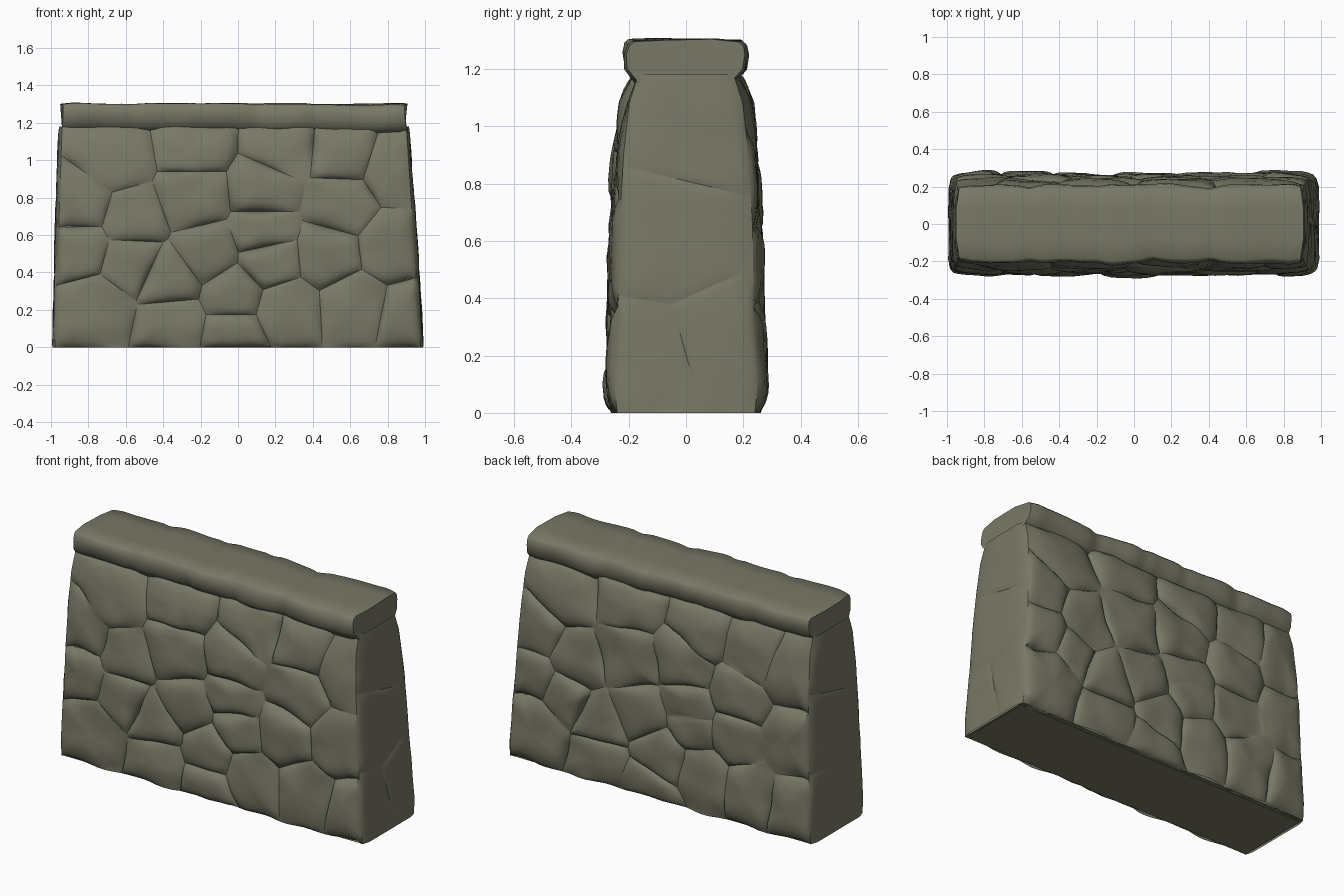
import bpy, bmesh, random
from mathutils import Vector, noise

random.seed(4)
if "Cube" in bpy.data.objects:
    bpy.data.objects.remove(bpy.data.objects["Cube"])

STONE = (0.19, 0.19, 0.135, 1)
mat = bpy.data.materials.new("grey_green_stone")
mat.use_nodes = True
mat.diffuse_color = STONE
bsdf = mat.node_tree.nodes["Principled BSDF"]
bsdf.inputs["Base Color"].default_value = STONE
bsdf.inputs["Roughness"].default_value = 0.9

WALL_TOP, HEIGHT, END_ROUND = 1.18, 1.3, 0.018
END_TAPER, END_JOINT = 0.018, 0.014

# Half thickness of the wall by height
THICKNESS = [(0, 0.272), (0.1, 0.282), (0.4, 0.268), (0.65, 0.264), (0.9, 0.25), (1.08, 0.23), (WALL_TOP, 0.198)]


def half_depth(z):
    for (a, da), (b, db) in zip(THICKNESS, THICKNESS[1:]):
        if z <= b:
            return da + (db - da) * (max(z, a) - a) / (b - a)
    return THICKNESS[-1][1]


def end_x(side, z):
    """Leaning end planes of the wall."""
    t = z / HEIGHT
    return 0.995 - 0.085 * t if side > 0 else -0.997 + 0.042 * t


def end_line(side, z):
    """Where the front and back stones stop and the end stones begin."""
    return end_x(side, z) - side * END_ROUND


def end_distance(x, z):
    return min(end_line(1, z) - x, x - end_line(-1, z))


def lump(p, scale, amount):
    return noise.noise(Vector(p) * scale) * amount


def finish(bm, name, angle):
    mesh = bpy.data.meshes.new(name)
    bm.to_mesh(mesh)
    bm.free()
    mesh.materials.append(mat)
    obj = bpy.data.objects.new(name, mesh)
    bpy.context.collection.objects.link(obj)
    bpy.ops.object.select_all(action="DESELECT")
    obj.select_set(True)
    bpy.context.view_layer.objects.active = obj
    bpy.ops.object.shade_smooth_by_angle(angle=angle)


def cell_outline(seed, seeds, outline):
    """Clip the wall outline to the area nearest one stone centre."""
    bm = bmesh.new()
    bm.faces.new([bm.verts.new((u, v, 0)) for u, v in outline])
    for other in seeds:
        if other != seed:
            a, b = Vector((*seed, 0)), Vector((*other, 0))
            bmesh.ops.bisect_plane(bm, geom=bm.verts[:] + bm.edges[:] + bm.faces[:],
                                   plane_co=(a + b) / 2, plane_no=b - a, clear_outer=True)
    bm.faces.ensure_lookup_table()
    corners = [v.co.copy() for v in bm.faces[0].verts]
    bm.free()
    points = []
    for a, b in zip(corners, corners[1:] + corners[:1]):
        n = max(1, round((b - a).length / 0.05))
        points += [a.lerp(b, i / n) for i in range(n)]
    return points


def stones(name, seeds, outline, place, out, joint, bulge):
    """Domed stones, each made of shrinking rings that rise from joints of varying depth."""
    bm = bmesh.new()
    for seed in seeds:
        outer = cell_outline(seed, seeds, outline)
        centre = sum(outer, Vector()) / len(outer)
        soft = [(outer[i - 1] + p * 2 + outer[(i + 1) % len(outer)]) / 4 for i, p in enumerate(outer)]
        depths = [joint(p.x, p.y) for p in outer]
        lift = random.uniform(-bulge, bulge)
        tilt = Vector((random.uniform(-1, 1), random.uniform(-1, 1), 0)) * bulge * 4
        rings = []
        for scale, drop in ((1, 1), (0.94, 0.62), (0.82, 0.3), (0.62, 0.1), (0.32, 0)):
            ring = []
            for p, depth in zip(outer if scale == 1 else soft, depths):
                q = centre.lerp(p, scale)
                h = -depth * drop
                if scale < 1:
                    h += (lift + tilt.dot(q - centre)) * (1 - drop)
                    h += lump((q.x, q.y, out.y * 3), 7, bulge)
                ring.append(bm.verts.new(place(q.x, q.y, h)))
            rings.append(ring)
        for low, high in zip(rings, rings[1:]):
            for i in range(len(low)):
                bm.faces.new((low[i - 1], low[i], high[i], high[i - 1]))
        tip = bm.verts.new(sum((v.co for v in rings[-1]), Vector()) / len(rings[-1]))
        for i in range(len(outer)):
            bm.faces.new((rings[-1][i - 1], rings[-1][i], tip))
    bm.normal_update()
    for f in bm.faces:
        if f.normal.dot(out) < 0:
            f.normal_flip()
    finish(bm, name, 1.2)


# Front and back stonework
SEEDS = [(-.76, .22), (-.34, .13), (-.03, .07), (.26, .2), (.62, .22), (.92, .16), (-.36, .36), (-.03, .28),
         (-.84, .53), (-.58, .46), (-.17, .5), (.17, .47), (.48, .5), (.82, .54), (-.57, .68), (.14, .61),
         (-.84, .76), (-.24, .8), (.14, .84), (.55, .76), (-.66, 1.01), (-.24, 1.08), (.24, 1.07),
         (.56, 1.04), (.84, .95)]
FACE = [(end_line(s, z), z) for s, z in ((-1, 0), (1, 0), (1, WALL_TOP), (-1, WALL_TOP))]


def face_joint(x, z):
    if end_distance(x, z) < 0.001:
        return END_JOINT
    return max(0.01, 0.028 + lump((x, z, 1), 5, 0.04))


def face_depth(x, z):
    """Wall half thickness, easing thinner towards the ends."""
    return half_depth(z) - END_TAPER * max(0, 1 - end_distance(x, z) / 0.2)


for name, side in (("front_stones", -1), ("back_stones", 1)):
    seeds = SEEDS if side < 0 else [
        (-x + random.uniform(-.05, .05), z + random.uniform(-.03, .03)) for x, z in SEEDS]
    stones(name, seeds, FACE, lambda x, z, h, s=side: (x, s * (face_depth(x, z) + h), z),
           Vector((0, side, 0)), face_joint, 0.01)


# Large flat stones closing the two ends, rounded into the faces
def edge_depth(z):
    return half_depth(z) - END_TAPER - END_JOINT


END_SEEDS = [(-.12, .15), (.13, .22), (-.05, .62), (.04, 1.0)]
END = [(edge_depth(z), z) for z, d in THICKNESS]
END += [(-y, z) for y, z in reversed(END)]


def end_joint(y, z):
    return END_ROUND if abs(y) > edge_depth(z) - 0.001 else 0.005


for name, side in (("left_end_stones", 1), ("right_end_stones", -1)):
    stones(name, [(y * side, z) for y, z in END_SEEDS], END,
           lambda y, z, h, s=side: (end_x(s, z) + s * h, y, z), Vector((side, 0, 0)), end_joint, 0.004)

# Solid core behind the stones
bm = bmesh.new()
rows = []
for i in range(13):
    z = WALL_TOP * i / 12
    d = edge_depth(z) - 0.025
    l, r = end_line(-1, z) + 0.01, end_line(1, z) - 0.01
    rows.append([bm.verts.new(p) for p in ((l, -d, z), (r, -d, z), (r, d, z), (l, d, z))])
for a, b in zip(rows, rows[1:]):
    for i in range(4):
        bm.faces.new((a[i - 1], a[i], b[i], b[i - 1]))
bm.faces.new(rows[0])
bm.faces.new(rows[-1])
bmesh.ops.recalc_face_normals(bm, faces=bm.faces)
finish(bm, "wall_core", 0.5)

# Base slab sealing the underside between the lowest stones
bm = bmesh.new()
l, r, d = FACE[0][0], FACE[1][0], edge_depth(0)
bm.faces.new([bm.verts.new((x, y, 0.002)) for x, y in ((l, -d), (l, d), (r, d), (r, -d))])
finish(bm, "underside", 0.5)

# Coping slabs: one cross-section swept along the top, with pinched joints and rounded ends
SECTION = [(0.165, 1.15), (0.185, 1.175), (0.205, 1.2), (0.21, 1.25), (0.203, 1.285), (0.188, 1.298), (0.09, 1.302)]
section = SECTION + [(-y, z) for y, z in reversed(SECTION)]
JOINTS = (end_x(-1, HEIGHT), -0.57, -0.2, 0.1, 0.42, end_x(1, HEIGHT))
bm = bmesh.new()
loops = []
COUNT = 56
for k in range(COUNT + 1):
    t = k / COUNT
    mid = JOINTS[0] * (1 - t) + JOINTS[-1] * t
    pinch = 0.012 * max(0, 1 - min(abs(mid - j) for j in JOINTS) / 0.06)
    loop = []
    for y, z in section:
        inset = 0.02 * (y / 0.2) ** 2
        x = (end_x(-1, z) + inset) * (1 - t) + (end_x(1, z) - inset) * t
        side = 1 if y > 0 else -1
        dy = lump((x, side, z), 4, 0.022) - pinch
        dz = lump((x, y, 5), 3.5, 0.015) - (pinch * 0.4 if z > 1.25 else 0)
        loop.append(bm.verts.new((x, y + side * dy, z + dz)))
    loops.append(loop)
for a, b in zip(loops, loops[1:]):
    for i in range(len(a)):
        bm.faces.new((a[i - 1], a[i], b[i], b[i - 1]))
bm.faces.new(loops[0])
bm.faces.new(loops[-1])
bmesh.ops.recalc_face_normals(bm, faces=bm.faces)
finish(bm, "coping", 1.2)
